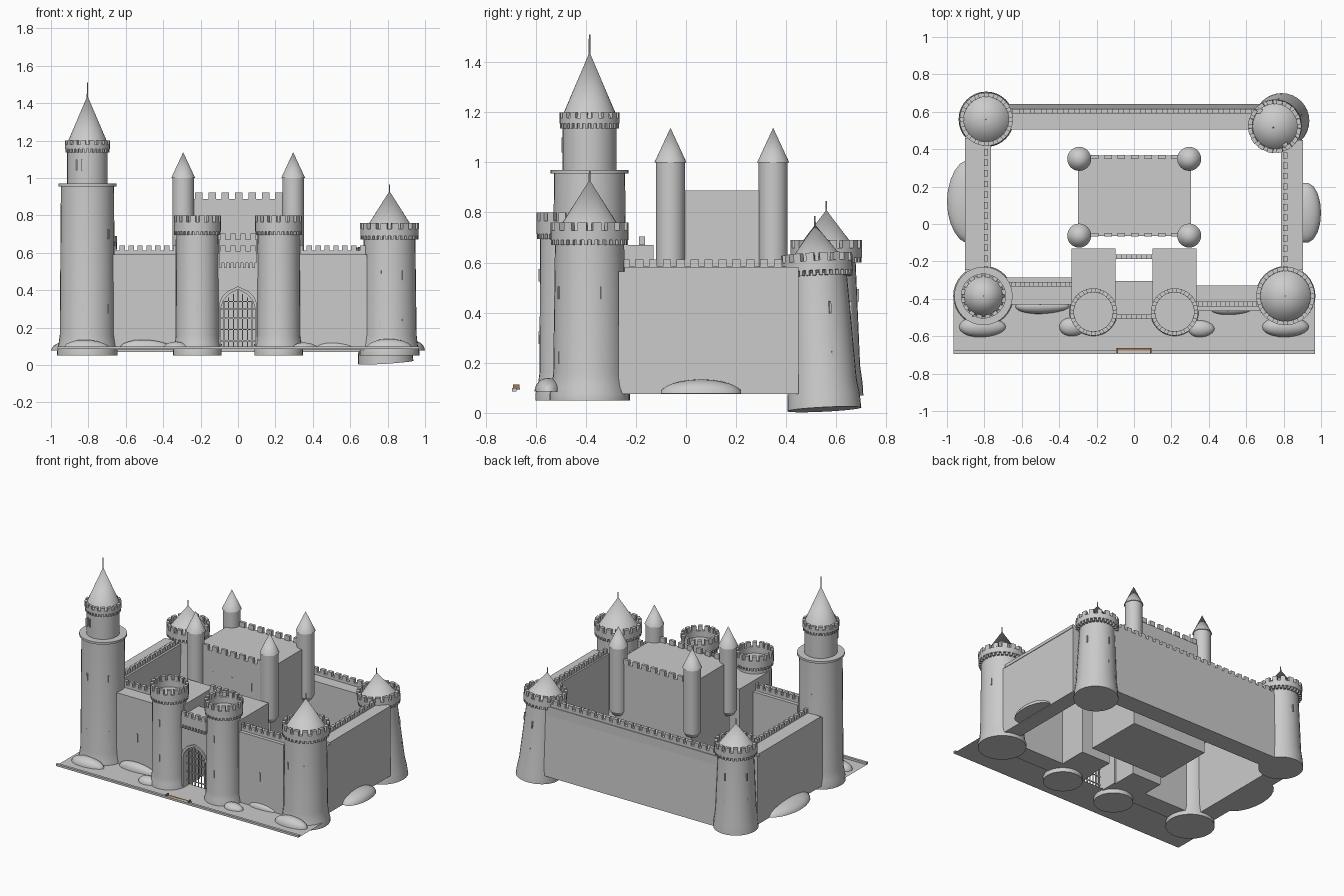
import bpy, bmesh, math, random
from mathutils import Matrix, Vector, Euler

if "Cube" in bpy.data.objects:
    bpy.data.objects.remove(bpy.data.objects["Cube"])

random.seed(4)
SEG = 32


def finish(name, bm, smooth=False, loc=None):
    bmesh.ops.remove_doubles(bm, verts=bm.verts, dist=1e-5)
    bmesh.ops.recalc_face_normals(bm, faces=bm.faces)
    me = bpy.data.meshes.new(name)
    bm.to_mesh(me)
    bm.free()
    ob = bpy.data.objects.new(name, me)
    bpy.context.collection.objects.link(ob)
    if loc is not None:
        ob.matrix_world = loc
    if smooth:
        bpy.ops.object.select_all(action='DESELECT')
        ob.select_set(True)
        bpy.context.view_layer.objects.active = ob
        bpy.ops.object.shade_smooth_by_angle(angle=math.radians(30))
    return ob


def add_box(bm, x0, x1, y0, y1, z0, z1, mat=Matrix()):
    m = Matrix.LocRotScale(Vector(((x0 + x1) / 2, (y0 + y1) / 2, (z0 + z1) / 2)), None,
                           Vector((x1 - x0, y1 - y0, z1 - z0)))
    bmesh.ops.create_cube(bm, size=1, matrix=mat @ m)


def boxes(name, items, loc=None):
    bm = bmesh.new()
    for b in items:
        add_box(bm, *b)
    return finish(name, bm, loc=loc)


def lathe(name, prof, loc):
    # revolve a (radius, height) profile about z
    bm = bmesh.new()
    rings = [[bm.verts.new((r * math.cos(a), r * math.sin(a), z))
              for a in (2 * math.pi * i / SEG for i in range(SEG))] for r, z in prof]
    for a, b in zip(rings, rings[1:]):
        for i in range(SEG):
            j = (i + 1) % SEG
            bm.faces.new((a[i], a[j], b[j], b[i]))
    return finish(name, bm, True, loc)


def ring_blocks(name, n, r0, r1, z0, z1, fill, loc):
    # blocks spaced around a circle
    bm = bmesh.new()
    w = math.pi * r1 / n * fill
    for i in range(n):
        add_box(bm, r0, r1, -w, w, z0, z1, Matrix.Rotation(2 * math.pi * (i + .5) / n, 4, 'Z'))
    return finish(name, bm, loc=loc)


def crown(name, r, z0, z1, z2, loc, n=16, thick=.022):
    lathe(name + "_parapet", [(r - thick, z0), (r, z0), (r, z1), (r - thick, z1), (r - thick, z0)], loc)
    ring_blocks(name + "_merlons", n, r - thick, r, z1, z2, .58, loc)
    ring_blocks(name + "_corbels", n * 2, r - thick, r - .002, z0 - .02, z0, .5, loc)


def roof(name, r, z0, z1, tip, loc):
    lathe(name + "_roof", [(0, z0), (r, z0), (0, z1)], loc)
    lathe(name + "_spike", [(0, z1 - .02), (.004, z1 - .02), (.003, tip), (0, tip)], loc)


def slits(name, r, heights, angles, loc):
    bm = bmesh.new()
    for z in heights:
        for a in angles:
            add_box(bm, r - .02, r + .002, -.004, .004, z - .025, z + .025,
                    Matrix.Rotation(math.radians(a), 4, 'Z'))
    finish(name + "_arrow_slits", bm, loc=loc)


def at(x, y, z=0, rot=(0, 0, 0)):
    return Matrix.Translation((x, y, z)) @ Euler(rot).to_matrix().to_4x4()


# tall front left tower
L = at(-.805, -.385)
lathe("tall_tower", [(0, .05), (.162, .05), (.162, .075), (.155, .11), (.148, .16), (.142, .955),
                     (.156, .955), (.156, .97), (.108, .97), (.108, 1.18), (0, 1.18)], L)
crown("tall_tower", .12, 1.155, 1.178, 1.2, L)
roof("tall_tower", .113, 1.175, 1.44, 1.51, L)
slits("tall_tower", .147, (.3, .7), (-100, -40, 100), L)
boxes("tall_tower_window", [(-.06, -.052, -.112, -.09, 1.04, 1.1), (-.035, -.027, -.112, -.09, 1.04, 1.1)], L)

# front right tower
L = at(.81, -.385)
lathe("front_right_tower", [(0, .05), (.16, .05), (.16, .075), (.152, .1), (.145, .16), (.138, .69),
                            (.148, .7), (0, .7)], L)
crown("front_right_tower", .156, .69, .728, .76, L)
roof("front_right_tower", .146, .7, .93, .965, L)
slits("front_right_tower", .143, (.22, .48), (-60, -110, 20), L)

# rear towers; the right one leans inward
for name, L in (("rear_left_tower", at(-.79, .56, .07)),
                ("rear_right_tower", at(.79, .552, .014, (.05, -.062, 0)))):
    lathe(name, [(0, 0), (.148, 0), (.145, .05), (.135, .12), (.117, .54), (.135, .56), (0, .56)], L)
    crown(name, .142, .55, .588, .62, L)
    roof(name, .133, .565, .74, .775, L)
    slits(name, .129, (.22, .4), (20, 90, 160), L)

# gatehouse round towers and side blocks
for s, side in ((-1, "left"), (1, "right")):
    L = at(s * .217, -.47)
    n = "gate_tower_" + side
    lathe(n, [(0, .05), (.13, .05), (.13, .08), (.12, .12), (.115, .16), (.112, .72), (0, .72)], L)
    crown(n, .126, .715, .765, .8, L)
    slits(n, .116, (.3, .55), (-90,), L)
    x = sorted((s * .10, s * .335))
    boxes("gate_block_" + side, [(*x, -.47, -.13, .08, .67)])

# gate wall with a pointed archway
bm = bmesh.new()
arch = [(-.09, .31), (-.078, .345), (-.05, .378), (0, .405), (.05, .378), (.078, .345), (.09, .31)]
outline = [(-.11, .08), (-.09, .08)] + arch + [(.09, .08), (.11, .08), (.11, .6), (-.11, .6)]
f = bm.faces.new([bm.verts.new((x, -.49, z)) for x, z in outline])
g = bmesh.ops.extrude_face_region(bm, geom=[f])["geom"]
bmesh.ops.translate(bm, verts=[v for v in g if isinstance(v, bmesh.types.BMVert)], vec=(0, .185, 0))
finish("gate_wall", bm)

# arch trim
bm = bmesh.new()
trim = [(-.09, .1)] + arch + [(.09, .1)]
outer = [Vector((x * 1.13, -.5, z + (.016 if z > .3 else 0))) for x, z in trim]
va = [bm.verts.new((x, -.5, z)) for x, z in trim]
vb = [bm.verts.new(p) for p in outer]
fs = [bm.faces.new((va[i], va[i + 1], vb[i + 1], vb[i])) for i in range(len(trim) - 1)]
g = bmesh.ops.extrude_face_region(bm, geom=fs)["geom"]
bmesh.ops.translate(bm, verts=[v for v in g if isinstance(v, bmesh.types.BMVert)], vec=(0, .012, 0))
finish("arch_trim", bm)

boxes("gate_corbels", [(-.1 + i * .0254, -.088 + i * .0254, -.508, -.48, .52, .545) for i in range(8)])
boxes("gate_parapet", [(-.1, .1, -.508, -.485, .545, .61)]
      + [(x - .014, x + .014, -.508, -.485, .61, .64) for x in (-.08, -.027, .027, .08)])
boxes("gate_rear_parapet", [(-.1, .1, -.187, -.163, .5, .672)]
      + [(x - .014, x + .014, -.187, -.163, .672, .704) for x in (-.08, -.027, .027, .08)])
bars = [(x - .003, x + .003, -.453, -.447, .1, .4 - abs(x) * .8) for x in [-.075 + i * .025 for i in range(7)]]
bars += [(-.09, .09, -.456, -.45, z - .003, z + .003) for z in (.13, .19, .25, .3, .34)]
boxes("portcullis", bars)


# curtain walls: body, parapet line and merlons
def wall(name, x0, x1, y0, y1, z0, z1, par, axis, n):
    a0, a1 = (x0, x1) if axis == 'x' else (y0, y1)
    p0, p1 = par
    rng = lambda a, b, za, zb: (a, b, p0, p1, za, zb) if axis == 'x' else (p0, p1, a, b, za, zb)
    step = (a1 - a0) / n
    boxes(name, [(x0, x1, y0, y1, z0, z1)])
    boxes(name + "_parapet", [rng(a0, a1, z1, z1 + .02)] + [
        rng(a0 + step * (i + .2), a0 + step * (i + .8), z1 + .02, z1 + .048) for i in range(n)])


wall("front_wall_left", -.69, -.31, -.43, -.285, .08, .592, (-.335, -.31), 'x', 8)
wall("front_wall_right", .31, .69, -.465, -.33, .08, .592, (-.44, -.415), 'x', 8)
wall("left_wall", -.9, -.765, -.27, .47, .075, .565, (-.803, -.78), 'y', 13)
wall("right_wall", .785, .9, -.27, .45, .075, .565, (.797, .82), 'y', 13)
wall("rear_wall", -.72, .7, .505, .62, .07, .565, (.59, .615), 'x', 24)
boxes("side_wall_copings", [(.785, .904, -.245, .45, .56, .582), (-.904, -.765, -.245, .46, .56, .582)])
boxes("wall_arrow_slits", [(x - .004, x + .004, y - .003, y + .003, .28, .34)
                           for x, y in ((-.5, -.43), (.5, -.465), (-.35, .625), (.1, .625), (.4, .625))])

# battered foot along the rear wall
bm = bmesh.new()
f = bm.faces.new([bm.verts.new((-.72, y, z)) for y, z in ((.61, .07), (.642, .07), (.62, .5), (.61, .5))])
g = bmesh.ops.extrude_face_region(bm, geom=[f])["geom"]
bmesh.ops.translate(bm, verts=[v for v in g if isinstance(v, bmesh.types.BMVert)], vec=(1.44, 0, 0))
finish("rear_wall_batter", bm)

# keep with merlons and corner turrets
boxes("keep", [(-.3, .305, -.065, .365, .09, .887)])
boxes("keep_merlons", [(x - .02, x + .02, y - .01, y + .01, .887, .922)
                       for y in (-.058, .358) for x in [-.21 + i * .0715 for i in range(7)]])
boxes("keep_windows", [(x - .006, x + .006, -.068, -.06, .68, .74) for x in (-.15, 0, .15)])
for x in (-.293, .295):
    for y in (-.062, .348):
        lathe("keep_turret", [(0, .5), (.04, .51), (.058, .54), (.058, 1), (.064, 1), (0, 1.138)], at(x, y))

# front ground strip, kerb and threshold
bm = bmesh.new()
bm.faces.new([bm.verts.new((x, y, .085)) for x, y in ((-.965, -.69), (.967, -.69), (.967, -.42), (-.965, -.42))])
finish("ground_strip", bm)
boxes("kerb", [(-.965, .967, -.695, -.677, .085, .1)])
sill = boxes("gate_sill", [(-.093, .093, -.69, -.662, .093, .1), (-.093, -.085, -.69, -.665, .1, .113),
                           (.085, .093, -.69, -.665, .1, .113)])
brown = bpy.data.materials.new("wood")
brown.diffuse_color = (.35, .2, .1, 1)
brown.use_nodes = True
brown.node_tree.nodes["Principled BSDF"].inputs["Base Color"].default_value = brown.diffuse_color
sill.data.materials.append(brown)


# half-buried boulders
def rock(x, y, rx, ry, h, z):
    bm = bmesh.new()
    bmesh.ops.create_icosphere(bm, subdivisions=3, radius=1)
    bmesh.ops.bisect_plane(bm, geom=bm.verts[:] + bm.edges[:] + bm.faces[:], plane_co=(0, 0, 0),
                           plane_no=(0, 0, -1), clear_outer=True)
    bmesh.ops.holes_fill(bm, edges=[e for e in bm.edges if e.is_boundary])
    k = random.uniform(-.2, .2)
    for v in bm.verts:
        v.co = (v.co.x * rx, v.co.y * ry * (1 + k * v.co.x), v.co.z * h * (1 + k * v.co.x))
    finish("rock", bm, True, at(x, y, z))


for r in ((-.81, -.55, .125, .055, .05), (-.49, -.44, .145, .04, .05), (-.33, -.55, .07, .05, .04),
          (.36, -.56, .07, .045, .035), (.52, -.455, .11, .03, .035), (.81, -.55, .125, .055, .055)):
    rock(*r, .085)
rock(.9, .06, .1, .16, .055, .078)
rock(-.9, .12, .1, .22, .055, .078)
